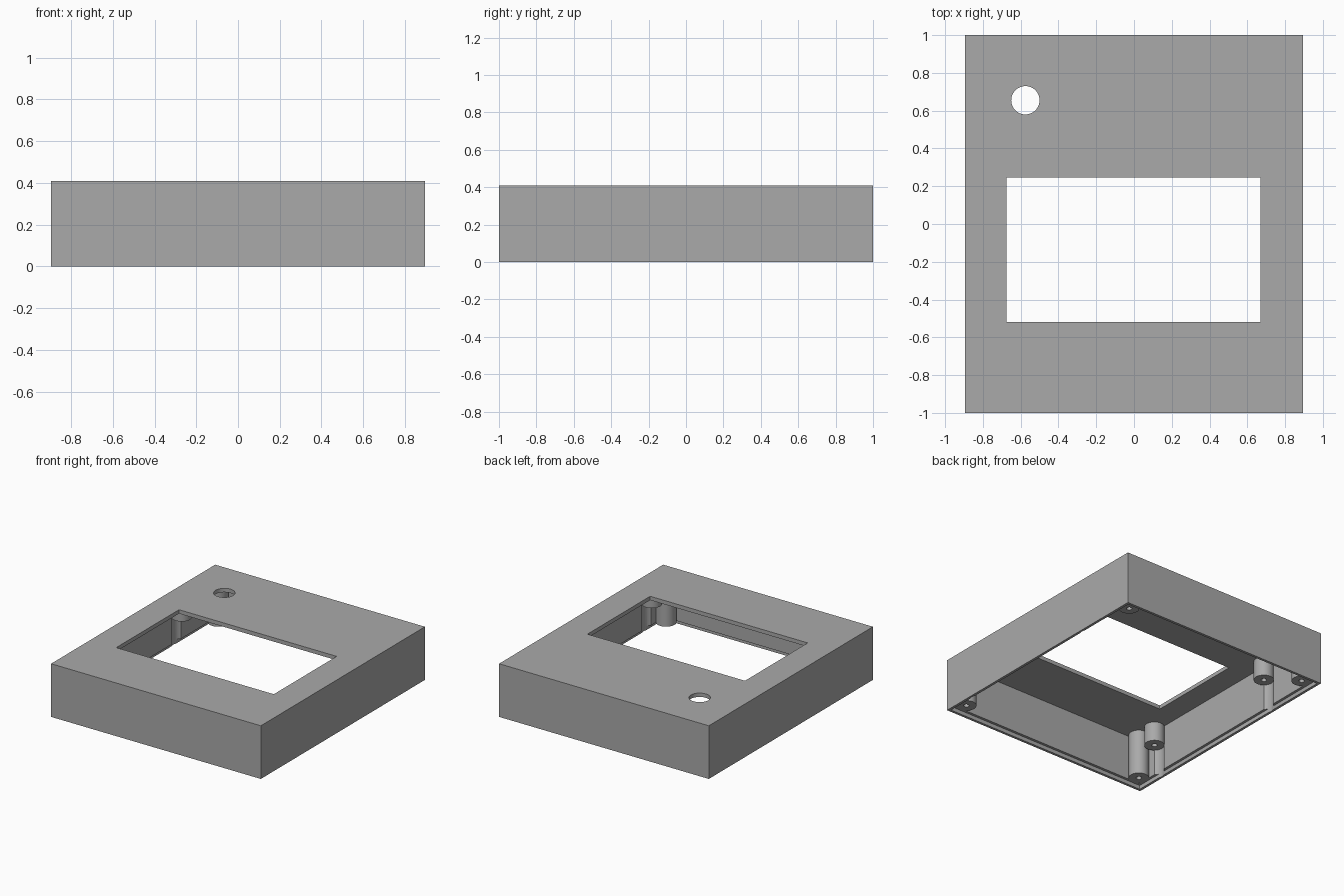
import bpy
import bmesh
from math import radians, tau
from mathutils import Matrix, Vector

cube = bpy.data.objects.get("Cube")
if cube:
    bpy.data.objects.remove(cube, do_unlink=True)

# Overall sizes
HX, HY, H = 0.895, 1.0, 0.41
WALL, LIP, STEP, CEILING = 0.04, 0.02, 0.03, 0.38
BOSS_R, SCREW_R = 0.072, 0.02
MOUNT_X, MOUNT_Y, MOUNT_Z = 0.81, (-0.74, 0.47), 0.23

grey = bpy.data.materials.new("plain grey")
grey.use_nodes = True
grey.diffuse_color = (0.4, 0.4, 0.4, 1)
grey.node_tree.nodes["Principled BSDF"].inputs["Base Color"].default_value = grey.diffuse_color


def make_object(name, bm):
    bmesh.ops.recalc_face_normals(bm, faces=bm.faces)
    mesh = bpy.data.meshes.new(name)
    bm.to_mesh(mesh)
    bm.free()
    mesh.materials.append(grey)
    obj = bpy.data.objects.new(name, mesh)
    bpy.context.collection.objects.link(obj)
    return obj


def select(obj):
    bpy.ops.object.select_all(action='DESELECT')
    obj.select_set(True)
    bpy.context.view_layer.objects.active = obj


def box(name, low, high):
    low, high = Vector(low), Vector(high)
    bm = bmesh.new()
    bmesh.ops.create_cube(bm, size=1, matrix=Matrix.Translation((low + high) / 2)
                          @ Matrix.Diagonal((*(high - low), 1)))
    return make_object(name, bm)


def cylinder(name, x, y, z0, z1, r):
    bm = bmesh.new()
    bmesh.ops.create_cone(bm, cap_ends=True, segments=48, radius1=r, radius2=r,
                          depth=z1 - z0, matrix=Matrix.Translation((x, y, (z0 + z1) / 2)))
    return make_object(name, bm)


def cut(target, cutter):
    cutter.hide_render = True
    mod = target.modifiers.new("cut", 'BOOLEAN')
    mod.operation, mod.solver, mod.object = 'DIFFERENCE', 'EXACT', cutter
    select(target)
    bpy.ops.object.modifier_apply(modifier=mod.name)
    bpy.data.objects.remove(cutter, do_unlink=True)


def smooth(obj):
    select(obj)
    bpy.ops.object.shade_smooth_by_angle(angle=radians(30))


def boss(name, x, y, bottom, depth):
    # Lathed post with a blind screw hole in its lower end
    profile = [(0, CEILING + 0.01), (BOSS_R, CEILING + 0.01), (BOSS_R, bottom),
               (SCREW_R, bottom), (SCREW_R, bottom + depth), (0, bottom + depth)]
    bm = bmesh.new()
    verts = [bm.verts.new((r, 0, z)) for r, z in profile]
    edges = [bm.edges.new(pair) for pair in zip(verts, verts[1:])]
    bmesh.ops.spin(bm, geom=verts + edges, cent=(0, 0, 0), axis=(0, 0, 1),
                   angle=tau, steps=40)
    bmesh.ops.remove_doubles(bm, verts=bm.verts, dist=0.0001)
    obj = make_object(name, bm)
    obj.location = (x, y, 0)
    smooth(obj)


# Hollow case, open underneath with a stepped rim for a back cover
case = box("case_shell", (-HX, -HY, 0), (HX, HY, H))
cut(case, box("cavity", (WALL - HX, WALL - HY, -0.1), (HX - WALL, HY - WALL, CEILING)))
cut(case, box("rim_step", (LIP - HX, LIP - HY, -0.1), (HX - LIP, HY - LIP, STEP)))

# Display window and round button hole in the top
cut(case, box("window", (-0.675, -0.52, 0.3), (0.67, 0.245, 0.5)))
cut(case, cylinder("button_hole", -0.575, 0.655, 0.3, 0.5, 0.075))

# Clearance grooves in the side walls below the display mounts
for side in (-1, 1):
    for y in MOUNT_Y:
        cut(case, cylinder("groove", side * MOUNT_X, y, -0.1, MOUNT_Z, BOSS_R - 0.002))
smooth(case)

# Corner posts for the cover and shorter posts for the display
for side, side_name in ((-1, "right"), (1, "left")):
    for end, end_name, mount_y in ((-1, "front", MOUNT_Y[0]), (1, "back", MOUNT_Y[1])):
        label = f"{end_name}_{side_name}"
        boss(f"corner_post_{label}", side * 0.8, end * 0.9, STEP - 0.001, 0.25)
        boss(f"display_post_{label}", side * MOUNT_X, mount_y, MOUNT_Z, 0.12)
